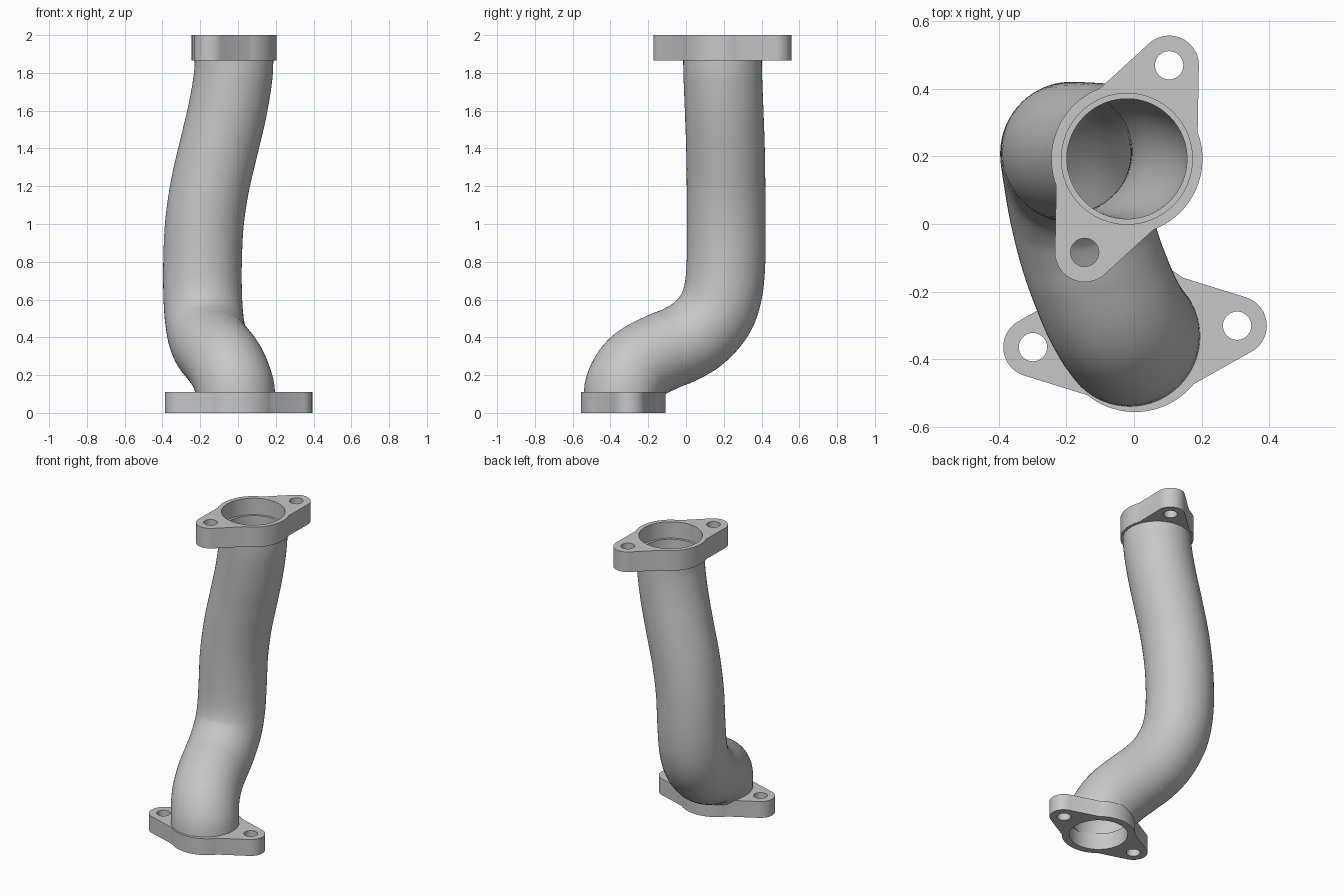
import bpy, bmesh
from math import cos, sin, radians, tau
from mathutils import Vector
from mathutils.geometry import interpolate_bezier

cube = bpy.data.objects.get("Cube")
if cube:
    bpy.data.objects.remove(cube)

metal = bpy.data.materials.new("grey metal")
metal.use_nodes = True
colour = (0.57, 0.57, 0.57, 1)
metal.diffuse_color = colour
metal.node_tree.nodes["Principled BSDF"].inputs["Base Color"].default_value = colour

OUTER, INNER, BORE = 0.208, 0.178, 0.194
EAR_DIST, EAR_R, HOLE_R, BODY_R = 0.304, 0.088, 0.042, 0.224


def finish(name, bm):
    bmesh.ops.recalc_face_normals(bm, faces=bm.faces[:])
    mesh = bpy.data.meshes.new(name)
    bm.to_mesh(mesh)
    bm.free()
    mesh.materials.append(metal)
    obj = bpy.data.objects.new(name, mesh)
    bpy.context.collection.objects.link(obj)
    bpy.ops.object.select_all(action="DESELECT")
    obj.select_set(True)
    bpy.context.view_layer.objects.active = obj
    bpy.ops.object.shade_smooth_by_angle(angle=radians(30))


def arc(centre, r, start, end, n):
    angles = [radians(start + (end - start) * i / n) for i in range(n + 1)]
    return [centre + Vector((cos(a), sin(a), 0)) * r for a in angles]


def flange(name, centre, turn, bottom, top, bore):
    """Two-eared plate with a central bore and two bolt holes."""
    mid = Vector((*centre, bottom))
    outline, loops = [], []
    for side in (turn, turn + 180):
        a = radians(side)
        ear = mid + Vector((cos(a), sin(a), 0)) * EAR_DIST
        outline += arc(ear, EAR_R, side - 66, side + 66, 20)
        outline += arc(mid, BODY_R, side + 45, side + 135, 20)
        loops.append(arc(ear, HOLE_R, 0, 360, 32)[:-1])
    loops += [outline, arc(mid, bore, 0, 360, 64)[:-1]]
    bm = bmesh.new()
    for loop in loops:
        verts = [bm.verts.new(p) for p in loop]
        for i, v in enumerate(verts):
            bm.edges.new((verts[i - 1], v))
    bmesh.ops.triangle_fill(bm, edges=bm.edges[:], use_beauty=True)
    grown = bmesh.ops.extrude_face_region(bm, geom=bm.faces[:], use_keep_orig=True)["geom"]
    moved = [g for g in grown if isinstance(g, bmesh.types.BMVert)]
    bmesh.ops.translate(bm, verts=moved, vec=(0, 0, top - bottom))
    finish(name, bm)


def smooth_path(points, steps):
    pts = [Vector(p) for p in points]
    up = Vector((0, 0, 1))
    tangents = [up] + [(c - a).normalized() for a, c in zip(pts, pts[2:])] + [up]
    path = [pts[0]]
    for i in range(len(pts) - 1):
        p, q = pts[i], pts[i + 1]
        h = (q - p).length / 3
        path += interpolate_bezier(p, p + tangents[i] * h, q - tangents[i + 1] * h, q, steps + 1)[1:]
    return path


def pipe(name, path, sides):
    """Hollow tube: outer and inner walls joined at both ends."""
    bm = bmesh.new()
    walls = {OUTER: [], INNER: []}
    direction, across = Vector((0, 0, 1)), Vector((1, 0, 0))
    for i, p in enumerate(path):
        if 0 < i < len(path) - 1:
            t = (path[i + 1] - path[i - 1]).normalized()
        else:
            t = Vector((0, 0, 1))
        across = direction.rotation_difference(t) @ across
        direction = t
        other = t.cross(across)
        for r, rings in walls.items():
            rings.append([bm.verts.new(p + (across * cos(tau * k / sides)
                                            + other * sin(tau * k / sides)) * r)
                          for k in range(sides)])

    def bridge(a, b):
        for k in range(sides):
            bm.faces.new((a[k - 1], a[k], b[k], b[k - 1]))

    for rings in walls.values():
        for a, b in zip(rings, rings[1:]):
            bridge(a, b)
    for end in (0, -1):
        bridge(walls[OUTER][end], walls[INNER][end])
    finish(name, bm)


# Bent pipe centreline, from the lower flange to the upper one
centreline = [
    (-0.012, -0.333, 0.1), (-0.038, -0.297, 0.2), (-0.071, -0.235, 0.265),
    (-0.117, -0.12, 0.325), (-0.143, -0.035, 0.36), (-0.166, 0.065, 0.42),
    (-0.181, 0.153, 0.52), (-0.187, 0.194, 0.63), (-0.188, 0.211, 0.78),
    (-0.178, 0.213, 1.0), (-0.149, 0.212, 1.2), (-0.103, 0.209, 1.4),
    (-0.056, 0.202, 1.6), (-0.026, 0.195, 1.78), (-0.021, 0.193, 1.89),
]
pipe("bent_pipe", smooth_path(centreline, 6), 64)

# Mounting flanges
flange("lower_flange", (0.003, -0.333), 6, 0, 0.11, INNER)
flange("upper_flange", (-0.021, 0.193), 65.7, 1.865, 2, BORE)
